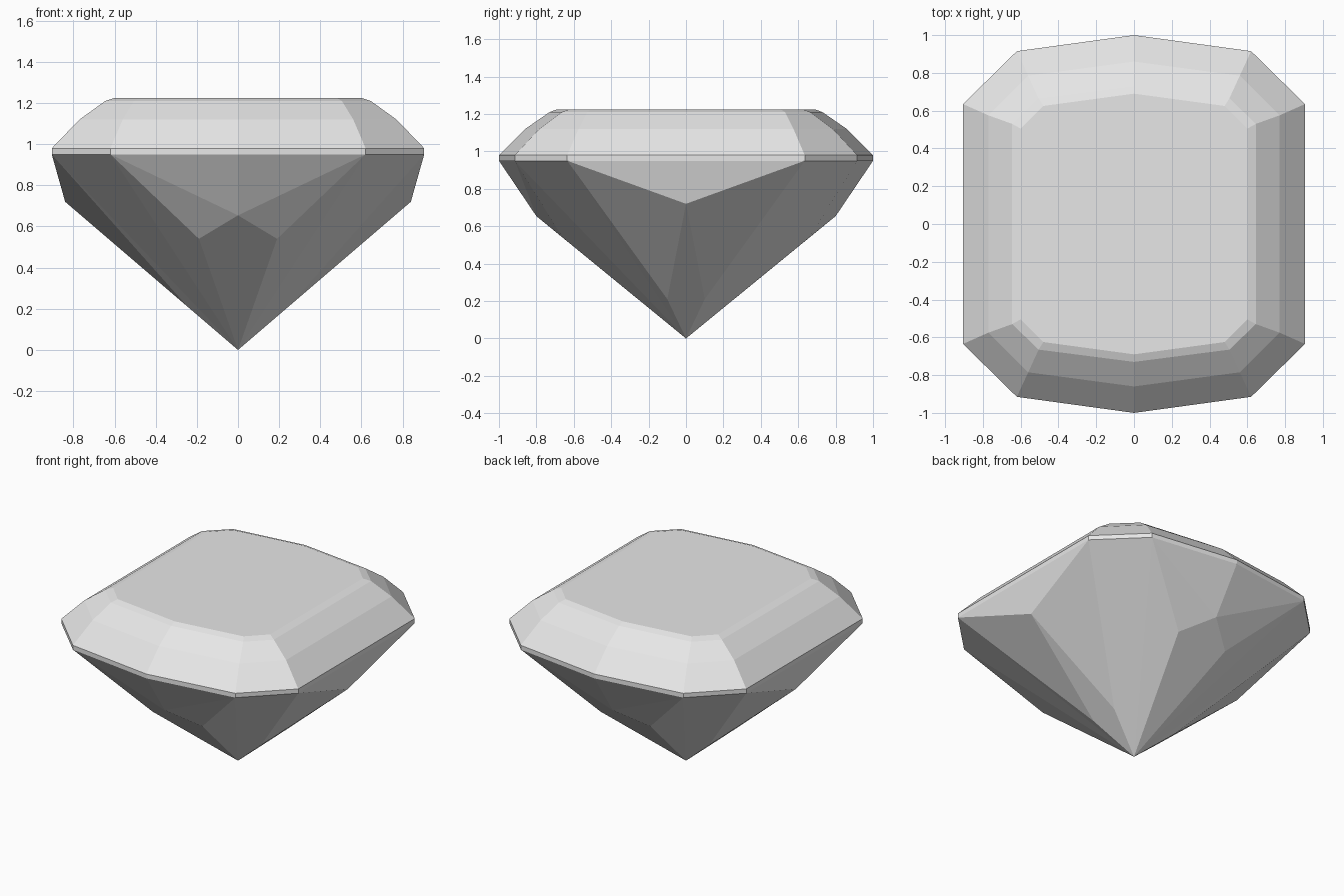
import bpy
import bmesh
from mathutils import Vector

cube = bpy.data.objects.get("Cube")
if cube:
    bpy.data.objects.remove(cube, do_unlink=True)

# Gem material
stone = bpy.data.materials.new("pale_grey_stone")
stone.use_nodes = True
colour = (0.8, 0.8, 0.8, 1)
stone.diffuse_color = colour
stone.node_tree.nodes["Principled BSDF"].inputs["Base Color"].default_value = colour


def quarter_ring(z, side_x, side_y, corner_x, corner_y, end_y):
    """Quarter outline of one level, from the side centre to the end centre."""
    return [Vector(p) for p in ((side_x, 0, z), (side_x, side_y, z),
                                (corner_x, corner_y, z), (0, end_y, z))]


def build_quarter(name, faces):
    """Make a mesh from one quarter and mirror it across x and y."""
    bm = bmesh.new()
    for points in faces:
        bm.faces.new([bm.verts.new(p) for p in points])
    bmesh.ops.remove_doubles(bm, verts=bm.verts, dist=0.0001)
    mesh = bpy.data.meshes.new(name)
    bm.to_mesh(mesh)
    bm.free()
    mesh.materials.append(stone)
    obj = bpy.data.objects.new(name, mesh)
    bpy.context.collection.objects.link(obj)
    mirror = obj.modifiers.new("mirror", 'MIRROR')
    mirror.use_axis = (True, True, False)
    mirror.use_clip = True
    return obj


def bands(rings):
    """Quads between successive rings, listed from bottom to top."""
    return [(low[i], low[i + 1], high[i + 1], high[i])
            for low, high in zip(rings, rings[1:]) for i in range(len(low) - 1)]


# Outline levels: girdle bottom, girdle top, crown steps, table
girdle_low = quarter_ring(0.95, 0.905, 0.635, 0.62, 0.915, 1.0)
girdle_top = quarter_ring(0.98, 0.905, 0.635, 0.62, 0.915, 1.0)
crown_step = quarter_ring(1.12, 0.77, 0.575, 0.56, 0.785, 0.86)
crown_rim = quarter_ring(1.21, 0.645, 0.53, 0.505, 0.665, 0.73)
table = quarter_ring(1.225, 0.60, 0.505, 0.48, 0.625, 0.69)

# Girdle band
build_quarter("girdle", bands([girdle_low, girdle_top]))

# Stepped crown with its flat table
centre = Vector((0, 0, table[0].z))
build_quarter("crown", bands([girdle_top, crown_step, crown_rim, table])
              + [[centre] + table])

# Pavilion facets meeting at the point
tip = Vector((0, 0, 0))
side_apex = Vector((0.84, 0, 0.72))
side_kite = Vector((0.245, 0.10, 0.21))
end_apex = Vector((0, 0.80, 0.654))
end_kite = Vector((0.19, 0.66, 0.54))
side_mid, side_corner, end_corner, end_mid = girdle_low
build_quarter("pavilion", [
    (side_mid, side_apex, side_corner),
    (side_apex, side_kite, side_corner),
    (side_apex, tip, side_kite),
    (side_corner, side_kite, tip),
    (side_corner, tip, end_corner),
    (end_corner, tip, end_kite),
    (end_corner, end_kite, end_apex),
    (end_kite, tip, end_apex),
    (end_corner, end_apex, end_mid),
])
